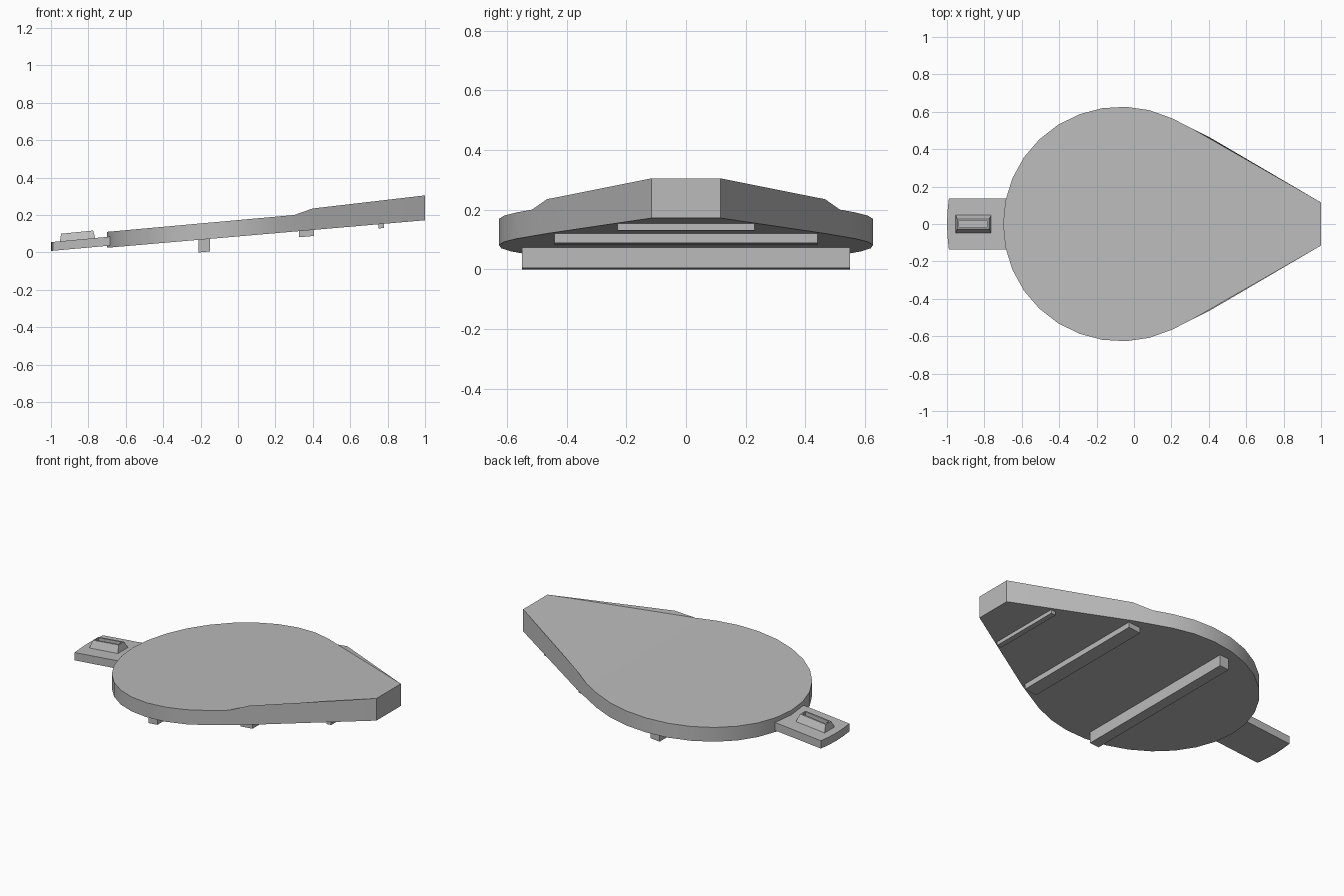
import bpy, bmesh, math

cube = bpy.data.objects.get("Cube")
if cube:
    bpy.data.objects.remove(cube, do_unlink=True)

grey = bpy.data.materials.new("plain grey")
grey.use_nodes = True
COLOUR = (0.5, 0.5, 0.5, 1)
grey.diffuse_color = COLOUR
grey.node_tree.nodes["Principled BSDF"].inputs["Base Color"].default_value = COLOUR


def finish(name, bm, smooth=False):
    bmesh.ops.recalc_face_normals(bm, faces=bm.faces)
    mesh = bpy.data.meshes.new(name)
    bm.to_mesh(mesh)
    bm.free()
    mesh.materials.append(grey)
    obj = bpy.data.objects.new(name, mesh)
    bpy.context.collection.objects.link(obj)
    if smooth:
        bpy.ops.object.select_all(action="DESELECT")
        obj.select_set(True)
        bpy.context.view_layer.objects.active = obj
        bpy.ops.object.shade_smooth_by_angle(angle=math.radians(30))
    return obj


def walls(bm, outline, low, high):
    """Rings of vertices on two height functions of x, joined by side walls."""
    a = [bm.verts.new((x, y, low(x))) for x, y in outline]
    b = [bm.verts.new((x, y, high(x))) for x, y in outline]
    n = len(outline)
    for i in range(n):
        j = (i + 1) % n
        bm.faces.new((a[i], a[j], b[j], b[i]))
    bm.faces.new(a[::-1])
    return b


def line(x0, z0, x1, z1):
    return lambda x: z0 + (x - x0) * (z1 - z0) / (x1 - x0)


def mirrored(half):
    return half + [(x, -y) for x, y in reversed(half) if y > 1e-4]


# Teardrop body: round back, straight taper to a blunt tip
underside = line(-0.7, 0.025, 1, 0.172)
rear_top = line(-0.7, 0.11, 0.3, 0.2)
rim_top = line(0.4, 0.235, 1, 0.305)
half = [(1, 0.115), (0.4, 0.466), (0.3, 0.516)]
SEGMENTS = 10
for i in range(SEGMENTS + 1):
    t = math.radians(64.5 + 115.5 * i / SEGMENTS)
    half.append((-0.07 + 0.63 * math.cos(t), 0.627 * math.sin(t)))
bm = bmesh.new()
top = walls(bm, mirrored(half), underside,
            lambda x: rim_top(x) if x > 0.35 else rear_top(x))
bm.faces.new(top[2:-2])                              # rear deck
bm.faces.new((top[0], top[2], top[-3], top[-1]))     # tapering deck
bm.faces.new(top[0:3])                               # raised rims
bm.faces.new(top[-3:])
finish("teardrop_body", bm, smooth=True)

# Tab at the round end, with a slightly bowed outer edge
bm = bmesh.new()
tab = mirrored([(-0.65, 0.135), (-0.99, 0.135), (-0.997, 0.07), (-1, 0)])
bm.faces.new(walls(bm, tab, line(-1, 0.008, -0.7, 0.035),
                   line(-1, 0.055, -0.7, 0.083)))
finish("end_tab", bm)

# Tapered latch block with a slot sunk into its top
bm = bmesh.new()
foot = line(-0.95, 0.055, -0.76, 0.073)
crown = line(-0.945, 0.1, -0.775, 0.117)
rings = []
for x0, x1, w, height in ((-0.954, -0.762, 0.05, foot),
                          (-0.945, -0.775, 0.026, crown),
                          (-0.938, -0.782, 0.016, crown),
                          (-0.938, -0.782, 0.016, lambda x: crown(x) - 0.025)):
    rings.append([bm.verts.new((x, y, height(x)))
                  for x, y in ((x0, -w), (x1, -w), (x1, w), (x0, w))])
for a, b in zip(rings, rings[1:]):
    for i in range(4):
        j = (i + 1) % 4
        bm.faces.new((a[i], a[j], b[j], b[i]))
bm.faces.new(rings[0])
bm.faces.new(rings[-1])
finish("latch_block", bm)

# Cross slats under the body
for name, x0, x1, w, z in (("rear_slat", -0.21, -0.15, 0.55, 0.0),
                           ("middle_slat", 0.325, 0.405, 0.44, 0.081),
                           ("tip_slat", 0.75, 0.78, 0.23, 0.128)):
    bm = bmesh.new()
    bm.faces.new(walls(bm, [(x0, -w), (x1, -w), (x1, w), (x0, w)],
                       line(x0, z, x0 + 1, z + 0.087),
                       lambda x: underside(x) + 0.01))
    finish(name, bm)
